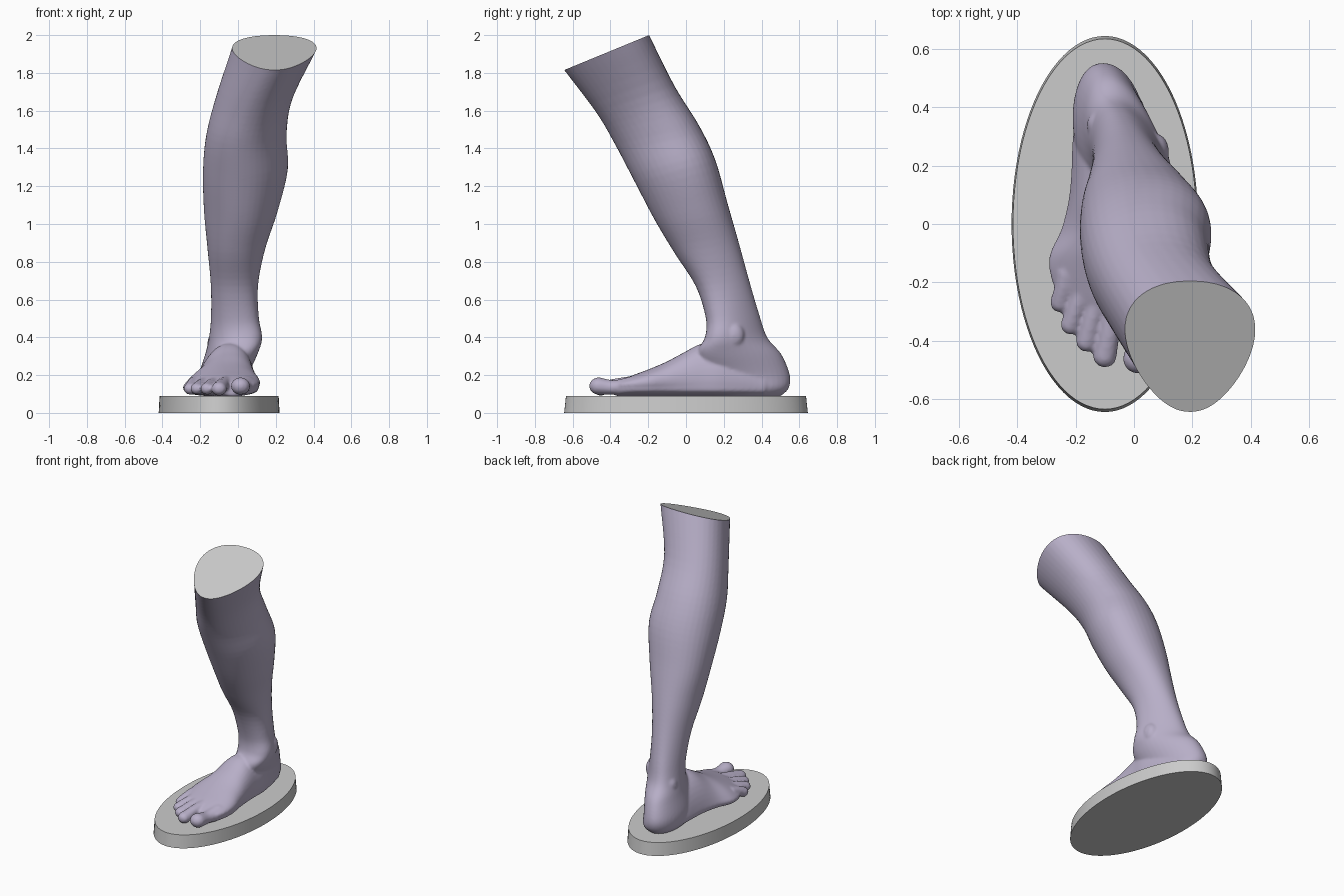
import bpy, bmesh, math
from mathutils import Vector, Matrix

if "Cube" in bpy.data.objects:
    bpy.data.objects.remove(bpy.data.objects["Cube"])

N = 40


def spow(v, e):
    return math.copysign(abs(v) ** e, v)


def smooth_rows(rows, steps=5):
    """Catmull-Rom interpolation between parameter rows."""
    out = []
    for i in range(len(rows) - 1):
        a, b, c, d = (rows[max(0, min(len(rows) - 1, i + j))] for j in (-1, 0, 1, 2))
        for s in range(steps):
            t = s / steps
            out.append([0.5 * (2 * q + (r - p) * t + (2 * p - 5 * q + 4 * r - w) * t * t
                               + (3 * q - p - 3 * r + w) * t ** 3)
                        for p, q, r, w in zip(a, b, c, d)])
    return out + [list(rows[-1])]


def loft(bm, rows, ring):
    rings = [[bm.verts.new(ring(r, 2 * math.pi * j / N)) for j in range(N)]
             for r in smooth_rows(rows)]
    for a, b in zip(rings, rings[1:]):
        for j in range(N):
            k = (j + 1) % N
            bm.faces.new((a[j], a[k], b[k], b[j]))
    bm.faces.new(rings[0])
    bm.faces.new(rings[-1])


def leg_ring(r, t):
    yf, zf, yb, zb, xl, xr, pear, skew = r
    c, s = math.cos(t), math.sin(t)
    f = (1 + c) / 2
    x = (xl + xr) / 2 + (xr - xl) / 2 * spow(s, 0.93) * (1 + pear * c) / (1 + 0.4 * pear * pear) + skew * c
    return (x, yf + (yb - yf) * f, zf + (zb - zf) * f)


def foot_ring(r, t):
    y, xl, xr, top, skew = r
    c, s = math.cos(t), math.sin(t)
    mid = 0.14
    z = mid + ((top - mid) * s ** 1.15 if s > 0 else 0.052 * spow(s, 0.6))
    return ((xl + xr) / 2 + (xr - xl) / 2 * spow(c, 0.9) + skew * max(s, 0), y, z)


def ball(bm, co, size):
    m = Matrix.Translation(co) @ Matrix.Diagonal((*size, 1))
    bmesh.ops.create_uvsphere(bm, u_segments=20, v_segments=12, radius=1, matrix=m)


def toe(bm, pts):
    """Chain of balls along a path of x, y, z, radius."""
    for x, y, z, r in smooth_rows(pts, 6):
        ball(bm, (x, y, z), (r, r, r * 0.9))


def material(name, rgb):
    m = bpy.data.materials.new(name)
    m.diffuse_color = (*rgb, 1)
    m.use_nodes = True
    m.node_tree.nodes["Principled BSDF"].inputs["Base Color"].default_value = m.diffuse_color
    return m


bm = bmesh.new()

# Lower leg and heel: front y,z / back y,z / left x / right x / pear / skew
loft(bm, [
    (-0.72, 1.92, -0.25, 2.11, -0.005, 0.47, 0.28, 0.0),
    (-0.645, 1.815, -0.195, 2.0, -0.03, 0.415, 0.28, 0.0),
    (-0.475, 1.59, -0.06, 1.73, -0.115, 0.29, 0.2, 0.0),
    (-0.375, 1.42, 0.07, 1.52, -0.168, 0.255, 0.15, 0.01),
    (-0.27, 1.22, 0.155, 1.34, -0.186, 0.262, 0.12, 0.01),
    (-0.165, 1.02, 0.22, 1.11, -0.18, 0.21, 0.1, 0.0),
    (-0.06, 0.845, 0.28, 0.90, -0.162, 0.145, 0.0, 0.0),
    (0.052, 0.67, 0.335, 0.70, -0.145, 0.105, -0.12, -0.01),
    (0.105, 0.50, 0.385, 0.53, -0.145, 0.10, -0.22, -0.03),
    (0.10, 0.40, 0.43, 0.40, -0.155, 0.108, -0.25, -0.05),
    (0.06, 0.32, 0.505, 0.31, -0.17, 0.09, -0.15, -0.05),
    (0.08, 0.20, 0.55, 0.20, -0.205, 0.05, -0.05, -0.03),
    (0.10, 0.13, 0.543, 0.13, -0.205, 0.045, 0.0, -0.02),
    (0.12, 0.088, 0.50, 0.088, -0.18, 0.02, 0.0, -0.02),
], leg_ring)

# Foot: y / left x / right x / top z / ridge shift
loft(bm, [
    (0.42, -0.19, 0.03, 0.25, 0.0),
    (0.30, -0.21, 0.06, 0.31, 0.02),
    (0.18, -0.215, 0.08, 0.36, 0.03),
    (0.08, -0.225, 0.08, 0.365, 0.03),
    (-0.02, -0.25, 0.085, 0.315, 0.04),
    (-0.11, -0.29, 0.095, 0.268, 0.05),
    (-0.20, -0.28, 0.11, 0.23, 0.05),
    (-0.28, -0.23, 0.105, 0.20, 0.04),
    (-0.34, -0.14, 0.085, 0.175, 0.03),
    (-0.37, -0.08, 0.06, 0.16, 0.02),
], foot_ring)

# Ankle bones
ball(bm, (0.075, 0.25, 0.41), (0.045, 0.06, 0.07))
ball(bm, (-0.12, 0.34, 0.37), (0.042, 0.05, 0.06))

# Toes, large to small
toe(bm, [(0.045, -0.28, 0.145, 0.055), (0.025, -0.38, 0.135, 0.043), (0.013, -0.462, 0.142, 0.051)])
for bx, by, tx, ty, r in ((-0.065, -0.28, -0.1, -0.452, 0.041), (-0.125, -0.25, -0.163, -0.403, 0.036),
                          (-0.175, -0.22, -0.217, -0.345, 0.035), (-0.23, -0.17, -0.252, -0.268, 0.036)):
    toe(bm, [(bx, by, 0.16, r), ((bx + tx) / 2, (by + ty) / 2, 0.15, r * 0.9), (tx, ty, 0.128, r)])

bmesh.ops.recalc_face_normals(bm, faces=bm.faces)
me = bpy.data.meshes.new("leg")
bm.to_mesh(me)
bm.free()
leg = bpy.data.objects.new("leg", me)
bpy.context.collection.objects.link(leg)
bpy.context.view_layer.objects.active = leg
leg.select_set(True)

# Fuse the parts into one soft skin
rm = leg.modifiers.new("fuse", "REMESH")
rm.mode = "VOXEL"
rm.voxel_size = 0.0085
sm = leg.modifiers.new("soften", "SMOOTH")
sm.factor = 0.5
sm.iterations = 5
for m in ("fuse", "soften"):
    bpy.ops.object.modifier_apply(modifier=m)

# Slanted flat cut below the knee
leg.data.materials.clear()
leg.data.materials.append(material("skin", (0.48, 0.43, 0.58)))
leg.data.materials.append(material("cut_grey", (0.8, 0.8, 0.8)))
bm = bmesh.new()
bm.from_mesh(leg.data)
res = bmesh.ops.bisect_plane(bm, geom=bm.verts[:] + bm.edges[:] + bm.faces[:],
                             plane_co=Vector((0, -0.645, 1.815)),
                             plane_no=Vector((0, -0.185, 0.45)).normalized(), clear_outer=True)
for f in bm.faces:
    f.material_index = 0
rim = [e for e in res["geom_cut"] if isinstance(e, bmesh.types.BMEdge)]
for f in bmesh.ops.contextual_create(bm, geom=rim)["faces"]:
    f.material_index = 1
bmesh.ops.recalc_face_normals(bm, faces=bm.faces)
bm.to_mesh(leg.data)
bm.free()
bpy.ops.object.shade_smooth_by_angle(angle=math.radians(40))

# Oval base
bpy.ops.mesh.primitive_cone_add(vertices=96, radius1=1, radius2=0.985, depth=0.09, location=(-0.1, 0, 0.045))
base = bpy.context.object
base.name = "base"
base.scale = (0.32, 0.645, 1)
bpy.ops.object.transform_apply(location=False, rotation=False, scale=True)
bpy.ops.object.shade_smooth_by_angle(angle=math.radians(40))
